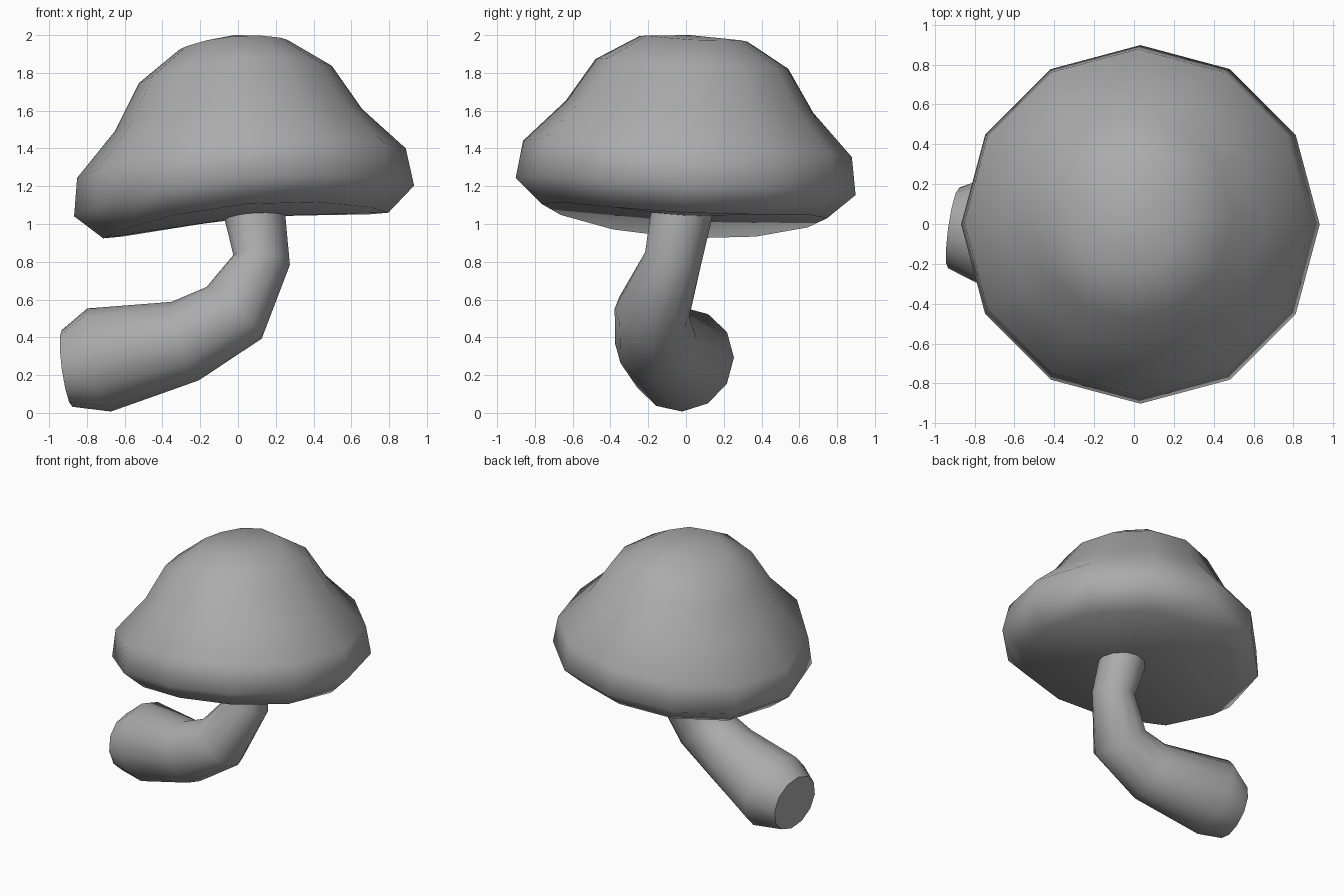
import bpy
import bmesh
import math
from mathutils import Vector

if "Cube" in bpy.data.objects:
    bpy.data.objects.remove(bpy.data.objects["Cube"], do_unlink=True)

SIDES = 12
grey = bpy.data.materials.new("plain grey")
grey.use_nodes = True
colour = (0.41, 0.41, 0.41, 1.0)
grey.diffuse_color = colour
grey.node_tree.nodes["Principled BSDF"].inputs["Base Color"].default_value = colour


def skin(bm, rings):
    """Bridge successive rings with quads."""
    for low, high in zip(rings, rings[1:]):
        for i in range(SIDES):
            j = (i + 1) % SIDES
            bm.faces.new((low[i], low[j], high[j], high[i]))


def fan(bm, ring, point):
    """Close a ring to a single point."""
    tip = bm.verts.new(point)
    for i in range(SIDES):
        bm.faces.new((ring[i], ring[(i + 1) % SIDES], tip))


def finish(bm, name):
    bmesh.ops.recalc_face_normals(bm, faces=bm.faces[:])
    for face in bm.faces:
        face.smooth = True
    mesh = bpy.data.meshes.new(name)
    bm.to_mesh(mesh)
    bm.free()
    mesh.materials.append(grey)
    obj = bpy.data.objects.new(name, mesh)
    bpy.context.collection.objects.link(obj)
    return obj


# Cap: a lathed profile (radius, height), tilted and slightly saddle-warped
cap_profile = [(0.755, 1.03), (0.9, 1.16), (0.87, 1.36),
               (0.655, 1.585), (0.51, 1.82), (0.285, 1.965)]


def cap_point(radius, height, angle):
    x, y = radius * math.cos(angle), radius * math.sin(angle)
    droop = 0.038 * min(1.0, radius / 0.7) * math.cos(2 * angle)
    return (x + 0.035 - 0.07 * (height - 1.12),
            y + 0.05 * (height - 1.2),
            height - droop + 0.09 * x - 0.05 * y)


bm = bmesh.new()
rings = [[bm.verts.new(cap_point(r, z, math.tau * i / SIDES)) for i in range(SIDES)]
         for r, z in cap_profile]
skin(bm, rings)
fan(bm, rings[0], (0.05, 0, 1.04))
fan(bm, rings[-1], (-0.02, 0.02, 2.0))
finish(bm, "mushroom_cap")

# Stem: rings (centre, radius) swept along a bent path
stem_path = [((-0.905, -0.02, 0.235), 0.205), ((-0.735, -0.02, 0.28), 0.28),
             ((-0.28, -0.16, 0.38), 0.22), ((-0.02, -0.18, 0.53), 0.2),
             ((0.125, -0.07, 0.81), 0.152), ((0.08, -0.015, 1.1), 0.165)]
centres = [Vector(c) for c, r in stem_path]
bm = bmesh.new()
rings = []
for k, (centre, radius) in enumerate(stem_path):
    tangent = (centres[min(k + 1, len(centres) - 1)] - centres[max(k - 1, 0)]).normalized()
    if k == 0:
        tangent = Vector((1, -0.14, 0.14)).normalized()
    side = (Vector((0, 1, 0)) - tangent * tangent.y).normalized()
    up = tangent.cross(side)
    rings.append([bm.verts.new(centres[k] + radius * (side * math.cos(a) + up * math.sin(a)))
                  for a in (math.tau * i / SIDES for i in range(SIDES))])
skin(bm, rings)
# Flat cut end with a crisp edge
cut = bm.faces.new(rings[0])
for edge in cut.edges:
    edge.smooth = False
finish(bm, "mushroom_stem")
